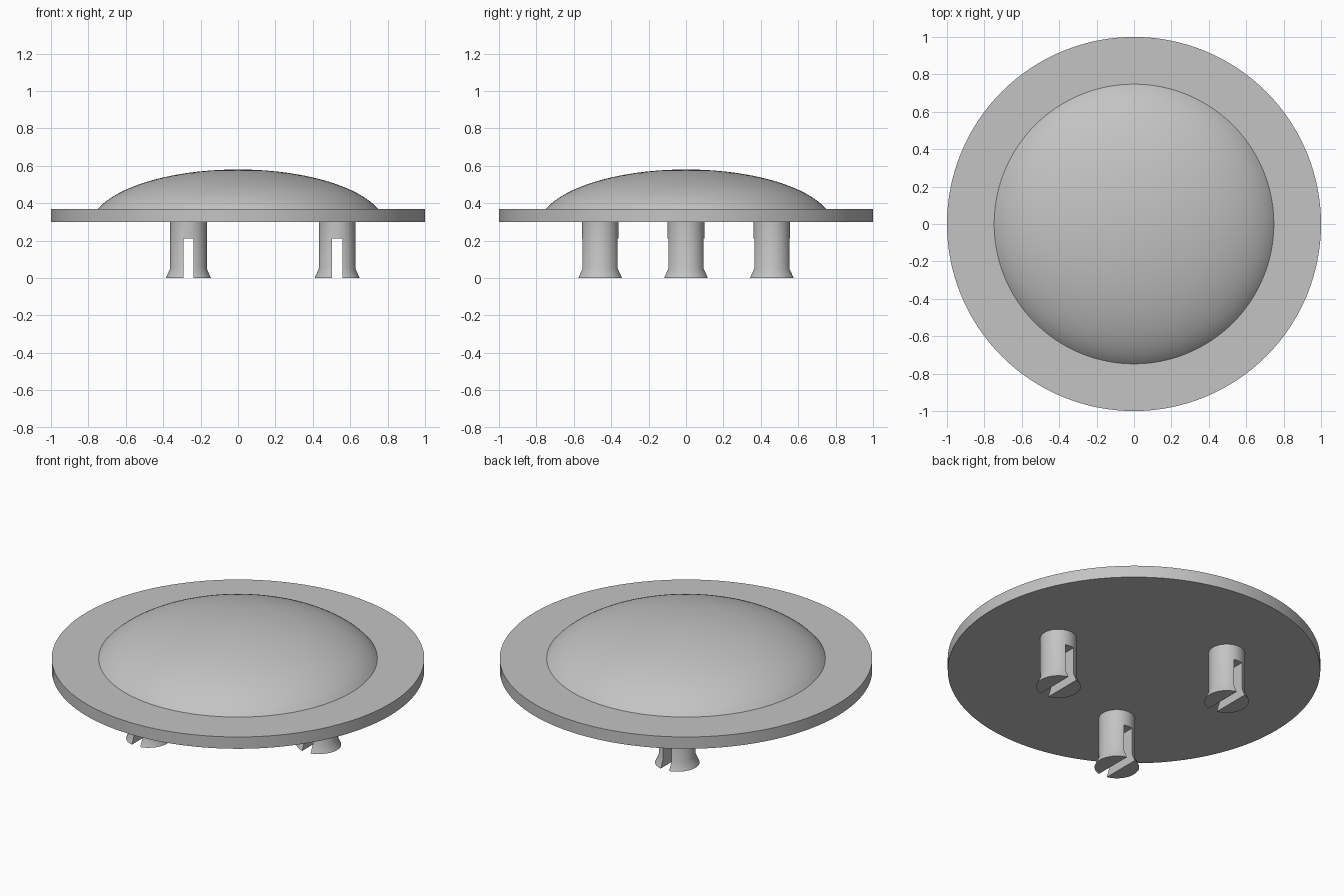
import bpy
import bmesh
from math import asin, cos, sin, pi, radians
from mathutils import Matrix, Vector

cube = bpy.data.objects.get("Cube")
if cube:
    bpy.data.objects.remove(cube, do_unlink=True)

# One plain grey for every part
grey = bpy.data.materials.new("plain grey")
grey.use_nodes = True
grey.diffuse_color = (0.55, 0.55, 0.55, 1)
grey.node_tree.nodes["Principled BSDF"].inputs["Base Color"].default_value = (0.55, 0.55, 0.55, 1)


def add_object(name, bm, location=(0, 0, 0)):
    bmesh.ops.remove_doubles(bm, verts=bm.verts, dist=1e-5)
    bmesh.ops.recalc_face_normals(bm, faces=bm.faces)
    mesh = bpy.data.meshes.new(name)
    bm.to_mesh(mesh)
    bm.free()
    mesh.materials.append(grey)
    obj = bpy.data.objects.new(name, mesh)
    obj.location = location
    bpy.context.collection.objects.link(obj)
    return obj


def smooth(obj):
    bpy.ops.object.select_all(action="DESELECT")
    obj.select_set(True)
    bpy.context.view_layer.objects.active = obj
    bpy.ops.object.shade_smooth_by_angle(angle=radians(30))


def revolve(name, profile, steps, location=(0, 0, 0)):
    """Turn a (radius, height) profile around z; open ends are capped."""
    bm = bmesh.new()
    verts = [bm.verts.new((r, 0, z)) for r, z in profile]
    edges = [bm.edges.new(pair) for pair in zip(verts, verts[1:])]
    bmesh.ops.spin(bm, geom=verts + edges, cent=(0, 0, 0), axis=(0, 0, 1),
                   angle=2 * pi, steps=steps)
    bmesh.ops.remove_doubles(bm, verts=bm.verts, dist=1e-5)
    rims = [e for e in bm.edges if e.is_boundary]
    if rims:
        bmesh.ops.holes_fill(bm, edges=rims, sides=0)
    return add_object(name, bm, location)


# Flat round flange
PLATE_BOTTOM, PLATE_TOP = 0.30, 0.37
smooth(revolve("flange_plate", [(1, PLATE_BOTTOM), (1, PLATE_TOP)], 128))

# Shallow dome: the upper part of a flattened ellipsoid
WIDE, TALL, CENTRE = 0.79, 0.31, 0.27
start = asin((PLATE_TOP - CENTRE) / TALL)
angles = [start + (pi / 2 - start) * i / 24 for i in range(25)]
dome = [(WIDE * cos(a), CENTRE + TALL * sin(a)) for a in angles]
dome[-1] = (0, CENTRE + TALL)
smooth(revolve("dome", dome, 128))

# Three snap pegs with flared feet, each split by a slot along y
PEG_PROFILE = [(0.12, 0), (0.098, 0.05), (0.098, PLATE_BOTTOM)]
for i in range(3):
    spot = Vector((0.53, 0, 0)) @ Matrix.Rotation(2 * pi * i / 3, 3, "Z")
    peg = revolve(f"snap_peg_{i + 1}", PEG_PROFILE, 48, spot)

    bm = bmesh.new()
    bmesh.ops.create_cube(bm, size=1, matrix=Matrix.Translation((0, 0, 0.06))
                          @ Matrix.Diagonal((0.055, 0.4, 0.3, 1)))
    cutter = add_object(f"slot_cutter_{i + 1}", bm, spot)

    cut = peg.modifiers.new("slot", "BOOLEAN")
    cut.operation = "DIFFERENCE"
    cut.solver = "EXACT"
    cut.object = cutter
    bpy.ops.object.select_all(action="DESELECT")
    bpy.context.view_layer.objects.active = peg
    peg.select_set(True)
    bpy.ops.object.modifier_apply(modifier=cut.name)
    bpy.data.objects.remove(cutter, do_unlink=True)
    smooth(peg)
